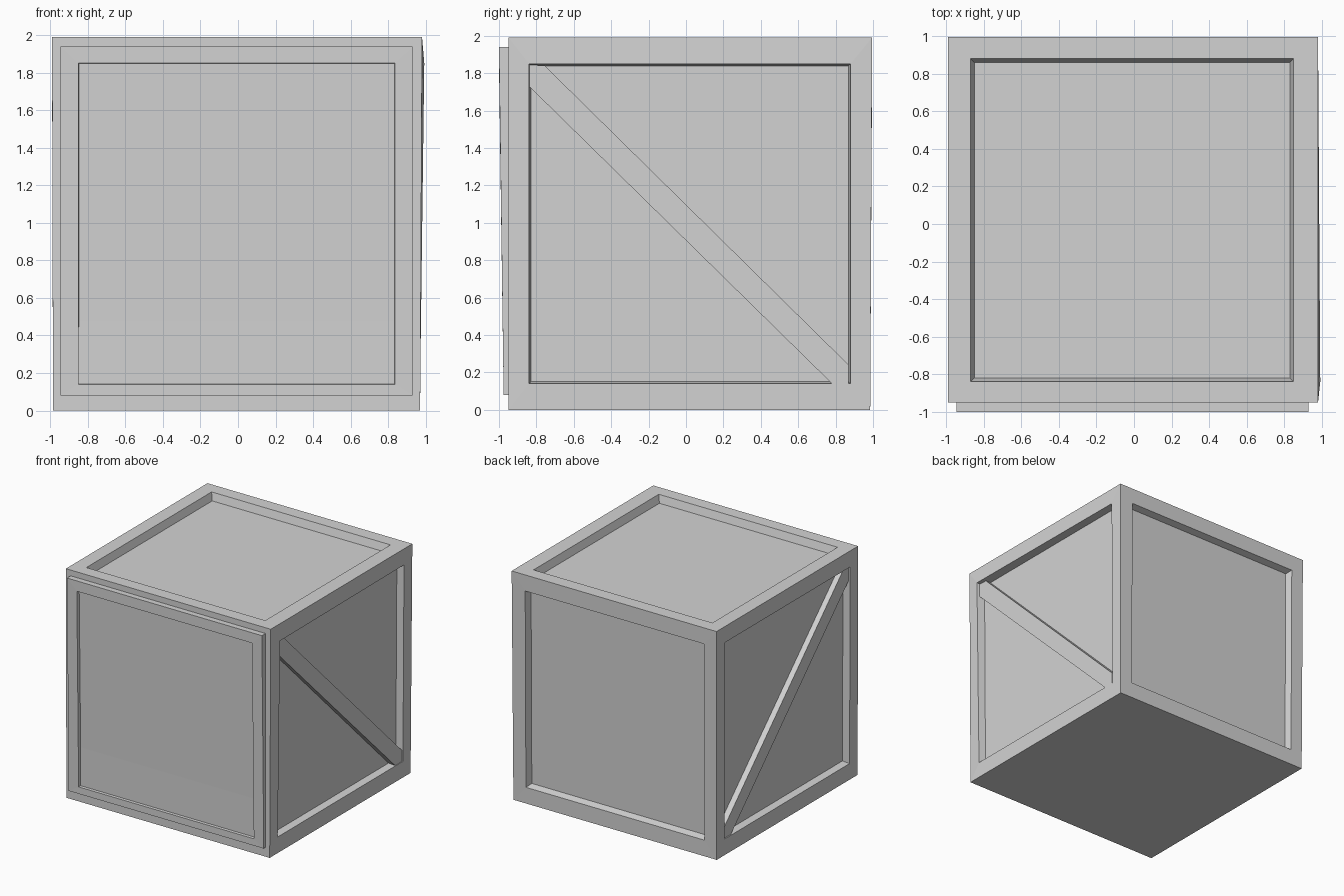
import bpy
import bmesh
from mathutils import Vector

old = bpy.data.objects.get("Cube")
if old:
    bpy.data.objects.remove(old, do_unlink=True)

grey = bpy.data.materials.new("plain grey")
grey.use_nodes = True
colour = (0.65, 0.65, 0.65, 1)
grey.diffuse_color = colour
grey.node_tree.nodes["Principled BSDF"].inputs["Base Color"].default_value = colour


def finish(bm, name):
    bmesh.ops.recalc_face_normals(bm, faces=bm.faces)
    mesh = bpy.data.meshes.new(name)
    bm.to_mesh(mesh)
    bm.free()
    mesh.materials.append(grey)
    obj = bpy.data.objects.new(name, mesh)
    bpy.context.collection.objects.link(obj)
    return obj


def box(low, high):
    """Cube stretched between two corners."""
    bm = bmesh.new()
    bmesh.ops.create_cube(bm, size=1)
    for v in bm.verts:
        v.co = Vector([high[i] if v.co[i] > 0 else low[i] for i in range(3)])
    bm.normal_update()
    return bm


def facing(bm, direction):
    return max(bm.faces, key=lambda f: f.normal.dot(Vector(direction)))


def recess(bm, direction, rect, depth, taper):
    """Sink a rectangular panel into one side, with slightly sloping walls."""
    face = facing(bm, direction)
    axis = max(range(3), key=lambda i: abs(direction[i]))
    tangents = [i for i in range(3) if i != axis]
    for shrink, sink in ((0, 0), (taper, depth)):
        bmesh.ops.inset_individual(bm, faces=[face], thickness=0.01)
        centre = face.calc_center_median()
        for v in face.verts:
            for i, (low, high) in zip(tangents, rect):
                v.co[i] = high - shrink if v.co[i] > centre[i] else low + shrink
            v.co[axis] -= direction[axis] * sink
    return face


# Crate body, slightly narrower at the foot
body = box((-0.99, -0.95, 0), (0.98, 0.995, 1.99))
for v in body.verts:
    if v.co.z < 1:
        if v.co.x > 0:
            v.co.x -= 0.01
        else:
            v.co.x += 0.005
        if v.co.y > 0:
            v.co.y -= 0.01
body.normal_update()

across_x, across_y, height = (-0.87, 0.85), (-0.84, 0.88), (0.14, 1.85)
for side in (-1, 1):
    recess(body, (side, 0, 0), (across_y, height), 0.06, 0.012)
recess(body, (0, 1, 0), (across_x, height), 0.06, 0.015)
recess(body, (0, 0, 1), (across_x, across_y), 0.065, 0.02)

# Uneven bulge at the front top corner of the left side opening
for v in body.verts:
    if v.co.x > 0.95 and -0.9 < v.co.y < 0 and 1.8 < v.co.z < 1.9:
        v.co.x += 0.012
finish(body, "crate_body")

# Front door panel, leaning forward at the top
door = box((-0.945, -1, 0.08), (0.93, -0.94, 1.94))
for v in door.verts:
    if v.co.z < 1 and v.co.y < -0.95:
        v.co.y += 0.025
door.normal_update()
recess(door, (0, -1, 0), ((-0.85, 0.835), height), 0.03, 0.002)
finish(door, "front_door")

# Diagonal braces on both sides, from the front top to the back foot
outline = [(-0.84, 1.73), (-0.84, 1.845), (-0.755, 1.84),
           (0.87, 0.24), (0.87, 0.14), (0.78, 0.14)]
for name, inner, outer in (("left_brace", 0.9, 0.966), ("right_brace", -0.9, -0.977)):
    bm = bmesh.new()
    face = bm.faces.new([bm.verts.new((inner, y, z)) for y, z in outline])
    made = bmesh.ops.extrude_face_region(bm, geom=[face])["geom"]
    bmesh.ops.translate(bm, vec=(outer - inner, 0, 0),
                        verts=[g for g in made if isinstance(g, bmesh.types.BMVert)])
    finish(bm, name)
